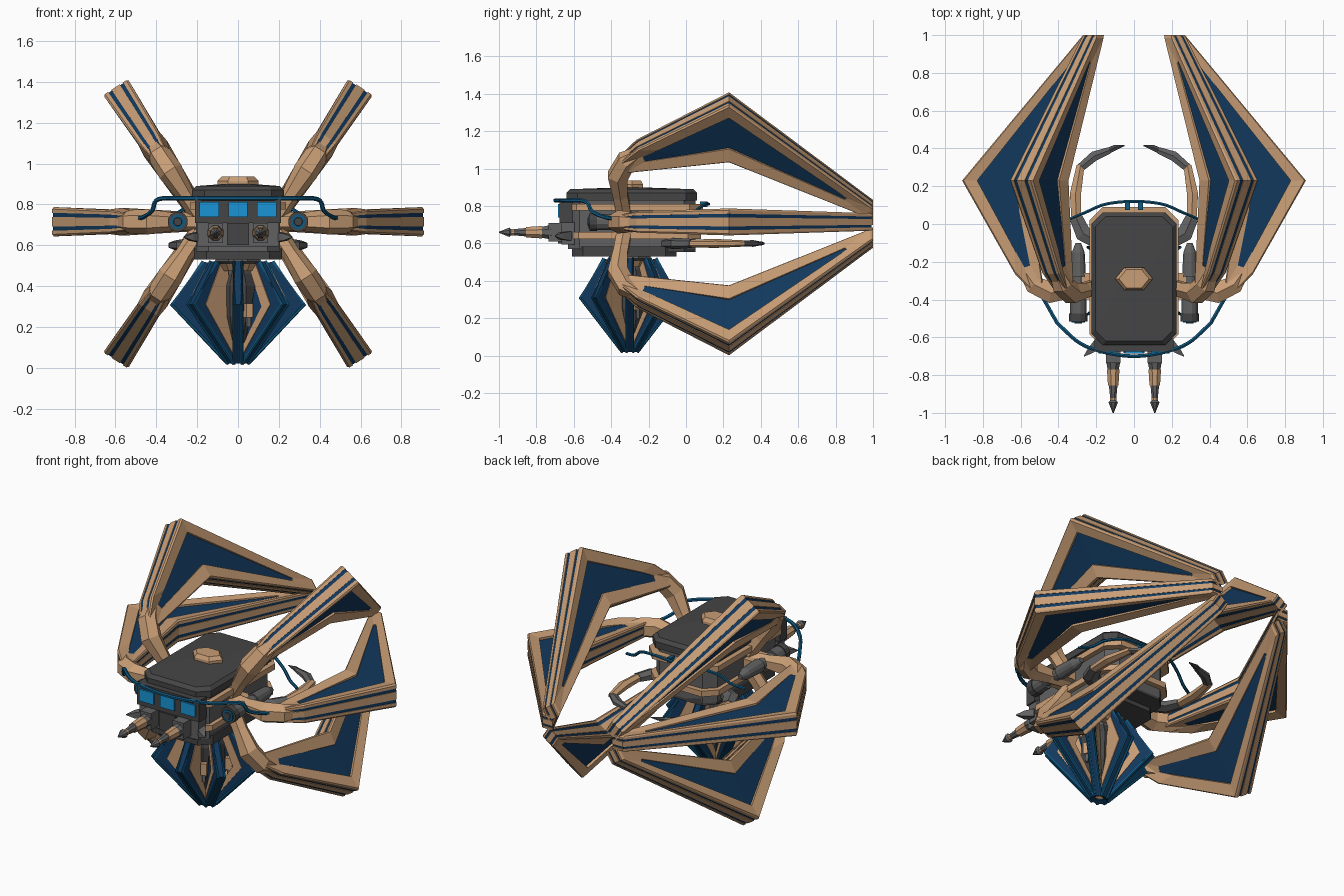
import bpy, bmesh
from math import sin, cos, pi, radians
from mathutils import Vector, Matrix

if "Cube" in bpy.data.objects:
    bpy.data.objects.remove(bpy.data.objects["Cube"])


def material(name, rgb):
    m = bpy.data.materials.new(name)
    m.diffuse_color = (*rgb, 1)
    m.use_nodes = True
    m.node_tree.nodes["Principled BSDF"].inputs["Base Color"].default_value = m.diffuse_color
    return m


TAN = material("tan", (0.58, 0.34, 0.18))
BLUE = material("navy", (0.006, 0.04, 0.11))
TRIM = material("blue_trim", (0.005, 0.10, 0.22))
GLASS = material("window_blue", (0.01, 0.30, 0.68))
DARK = material("dark_grey", (0.06, 0.06, 0.06))
GREY = material("mid_grey", (0.12, 0.12, 0.12))
I = Matrix.Identity(4)
MIRROR = Matrix.Diagonal((-1, 1, 1, 1))
SIDES = (("right", I), ("left", MIRROR))


def loft(name, rings, mat, M=I, closed=False):
    """Skin a stack of equal-length rings, capped unless closed on itself."""
    bm = bmesh.new()
    rows = [[bm.verts.new(M @ Vector(p)) for p in r] for r in rings]
    n = len(rows[0])
    pairs = list(zip(rows, rows[1:])) + ([(rows[-1], rows[0])] if closed else [])
    for a, b in pairs:
        for i in range(n):
            j = (i + 1) % n
            bm.faces.new((a[i], a[j], b[j], b[i]))
    if not closed:
        caps = [bm.faces.new(rows[0]), bm.faces.new(rows[-1])]
        bmesh.ops.triangulate(bm, faces=caps)
    bmesh.ops.recalc_face_normals(bm, faces=bm.faces)
    me = bpy.data.meshes.new(name)
    bm.to_mesh(me)
    bm.free()
    me.materials.append(mat)
    ob = bpy.data.objects.new(name, me)
    bpy.context.collection.objects.link(ob)
    return ob


def tube(name, pts, radii, mat, M=I, sides=6, flat=1.0):
    """Faceted tube along a path, one radius per point."""
    pts = [Vector(p) for p in pts]
    rings = []
    for k, p in enumerate(pts):
        d = pts[min(k + 1, len(pts) - 1)] - pts[max(k - 1, 0)]
        q = d.to_track_quat('Z', 'Y')
        rings.append([p + q @ Vector((radii[k] * cos(a), radii[k] * flat * sin(a), 0))
                      for a in (2 * pi * (i + 0.5) / sides for i in range(sides))])
    return loft(name, rings, mat, M)


def octa(hx, y0, y1, c, z):
    return [(hx, y0 + c, z), (hx, y1 - c, z), (hx - c, y1, z), (c - hx, y1, z),
            (-hx, y1 - c, z), (-hx, y0 + c, z), (c - hx, y0, z), (hx - c, y0, z)]


def slab(name, hx, y0, y1, z0, z1, mat, c=0.06):
    return loft(name, [octa(hx, y0, y1, c, z0), octa(hx, y0, y1, c, z1)], mat)


def box(name, c, s, mat, M=I):
    x, y, z = (v / 2 for v in s)
    rings = [[(c[0] + a * x, c[1] + b * y, c[2] + h * z)
              for a, b in ((-1, -1), (1, -1), (1, 1), (-1, 1))] for h in (-1, 1)]
    return loft(name, rings, mat, M)


def spline(pts, n=6):
    """Catmull-Rom resampling of a short path."""
    P = [Vector(p) for p in pts]
    P = [2 * P[0] - P[1]] + P + [2 * P[-1] - P[-2]]
    out = []
    for a, b, c, d in zip(P, P[1:], P[2:], P[3:]):
        for t in (i / n for i in range(n)):
            out.append(0.5 * (2 * b + (c - a) * t + (2 * a - 5 * b + 4 * c - d) * t * t
                              + (3 * b - a - 3 * c + d) * t ** 3))
    return out + [P[-2]]


# Hull
slab("hull", 0.205, -0.63, 0.05, 0.57, 0.85, GREY)
slab("upper_rim", 0.235, -0.655, 0.09, 0.775, 0.81, TAN, 0.07)
slab("lower_rim", 0.23, -0.645, 0.08, 0.625, 0.66, TAN, 0.07)
slab("belly_plate", 0.215, -0.61, -0.05, 0.53, 0.585, DARK)
slab("tail_plate", 0.2, -0.2, 0.05, 0.555, 0.6, DARK)
loft("roof", [octa(0.225, -0.64, 0.06, 0.06, 0.83), octa(0.225, -0.64, 0.06, 0.06, 0.87),
              octa(0.205, -0.62, 0.04, 0.055, 0.89), octa(0.07, -0.34, -0.24, 0.03, 0.9)], DARK)
loft("roof_hatch", [[(r * cos(i * pi / 3), -0.29 + 0.7 * r * sin(i * pi / 3), z) for i in range(6)]
                    for r, z in ((0.1, 0.89), (0.1, 0.915), (0.08, 0.937))], TAN)

# Face: brow, windows, chin
box("brow", (0, -0.64, 0.775), (0.42, 0.07, 0.13), DARK)
for i in (-1, 0, 1):
    box("window", (0.14 * i, -0.675, 0.775), (0.095, 0.02, 0.072), GLASS)
box("chin", (0, -0.63, 0.655), (0.4, 0.07, 0.12), GREY)
box("nose", (0, -0.665, 0.655), (0.11, 0.04, 0.11), DARK)

# Guns, spikes, side pods, rear claws
for side, M in SIDES:
    box(f"gun_mount_{side}", (0.11, -0.69, 0.66), (0.075, 0.09, 0.1), GREY, M)

    def gun(part, ys, rs, mat):
        tube(f"gun_{part}_{side}", [(0.11, y, 0.66) for y in ys], rs, mat, M, 8)
    gun("collar", (-0.72, -0.78), (0.042, 0.03), GREY)
    gun("sleeve", (-0.77, -0.855), (0.036, 0.03), TAN)
    gun("barrel", (-0.85, -0.92), (0.025, 0.018), GREY)
    gun("ring", (-0.915, -0.94), (0.018, 0.018), TAN)
    gun("tip", (-0.935, -0.945, -1.0), (0.018, 0.027, 0.003), GREY)
    tube(f"cheek_spike_{side}", [(0.19, -0.63, 0.64), (0.23, -0.67, 0.64), (0.265, -0.7, 0.64)],
         (0.035, 0.025, 0.003), GREY, M, 4)

    def pod(part, ys, rs, mat):
        tube(f"pod_{part}_{side}", [(0.295, y, 0.715) for y in ys], rs, mat, M, 12)
    pod("body", (-0.48, -0.4, -0.4, -0.28, -0.28, -0.15, -0.1),
        (0.045, 0.045, 0.033, 0.033, 0.042, 0.035, 0.015), GREY)
    pod("ring", (-0.515, -0.475), (0.05, 0.05), DARK)
    pod("lens_rim", (-0.522, -0.51), (0.036, 0.036), TRIM)
    pod("lens", (-0.527, -0.51), (0.02, 0.025), DARK)
    box(f"pod_bracket_{side}", (0.24, -0.33, 0.715), (0.08, 0.14, 0.05), TAN, M)
    tube(f"claw_base_{side}", [(0.18, -0.1, 0.6), (0.27, -0.05, 0.6), (0.305, 0.03, 0.6)],
         (0.045, 0.05, 0.04), GREY, M, 6, 0.6)
    tube(f"claw_arm_{side}", [(0.305, 0.02, 0.6), (0.31, 0.16, 0.6), (0.283, 0.31, 0.6)],
         (0.03, 0.034, 0.024), TAN, M, 6, 0.7)
    tube(f"claw_finger_{side}", [(0.287, 0.295, 0.6), (0.21, 0.36, 0.6), (0.13, 0.39, 0.6)],
         (0.025, 0.03, 0.02), GREY, M, 6, 0.6)
    tube(f"claw_tip_{side}", [(0.135, 0.388, 0.6), (0.1, 0.405, 0.6), (0.05, 0.415, 0.6)],
         (0.018, 0.017, 0.003), DARK, M, 6, 0.6)

# Six folded wings: outline, inset panel (radius, y), and thickness factor
OUT = [(0.33, -0.33), (0.39, -0.355), (0.48, -0.265), (0.76, 0.23), (0.12, 1.0), (0.05, 1.0), (0.41, 0.23)]
PAN = [(0.40, -0.22), (0.43, -0.23), (0.48, -0.14), (0.68, 0.23), (0.18, 0.86), (0.17, 0.85), (0.49, 0.23)]
K = [0.6, 0.6, 0.8, 1, 0.65, 0.65, 0.95]


def layer(t, f):
    return [(a[0] + (b[0] - a[0]) * f, a[1] + (b[1] - a[1]) * f, t * k) for a, b, k in zip(OUT, PAN, K)]


for side, M in SIDES:
    for level, deg, px, sr in (("upper", 57, 0.165, 1.05), ("middle", 0, 0.15, 1), ("lower", -57, 0.165, 1.05)):
        W = (M @ Matrix.Translation((px, 0, 0.705 + (0.01 if deg == 0 else 0)))
             @ Matrix.Rotation(radians(-deg), 4, 'Y') @ Matrix.Diagonal((sr, 1, 1, 1)))
        tag = f"{level}_{side}"
        loft(f"wing_core_{tag}", [layer(-0.024, 0), layer(0.024, 0)], TAN, W)
        loft(f"wing_plate_{tag}", [layer(-0.048, 0.05), layer(0.048, 0.05)], BLUE, W)
        for s in (-1, 1):
            loft(f"wing_frame_{tag}", [layer(s * 0.044, 0), layer(s * 0.062, 0), layer(s * 0.072, 0.1),
                                       layer(s * 0.062, 1), layer(s * 0.044, 1)], TAN, W, True)
        tube(f"wing_arm_{tag}", [(0.05, -0.33, 0), (0.17, -0.35, 0), (0.29, -0.365, 0), (0.38, -0.32, 0),
                                 (0.45, -0.22, 0)], (0.045, 0.045, 0.062, 0.058, 0.03), TAN, W, 6)

# Hanging pod: core and a ring of angular petals
def disc(r, z, n=8):
    return [(r * cos((i + 0.5) * 2 * pi / n), -0.3 + r * sin((i + 0.5) * 2 * pi / n), z) for i in range(n)]


loft("pod_neck", [disc(0.12, 0.54), disc(0.12, 0.52), disc(0.075, 0.5), disc(0.075, 0.45)], GREY)
loft("pod_collar", [disc(0.15, 0.51), disc(0.12, 0.475)], TAN)
loft("pod_core", [disc(0.08, 0.46), disc(0.105, 0.4), disc(0.1, 0.25), disc(0.04, 0.06)], DARK)
PETAL = [(0.13, 0.51), (0.17, 0.52), (0.325, 0.31), (0.05, 0.02), (0.025, 0.03), (0.215, 0.3)]
LINER = [(0.1, 0.5), (0.15, 0.505), (0.25, 0.31), (0.04, 0.04), (0.02, 0.05), (0.19, 0.3)]
for i in range(8):
    P = (Matrix.Translation((0, -0.3, 0)) @ Matrix.Diagonal((1, 0.82, 1, 1))
         @ Matrix.Rotation(i * pi / 4, 4, 'Z'))
    loft("petal", [[(r, t, z) for r, z in PETAL] for t in (-0.024, 0.024)], BLUE, P)
    loft("petal_liner", [[(r, t, z) for r, z in LINER] for t in (-0.028, 0.028)], TAN, P)
    for t in (-0.02, 0.02):
        tube("petal_edge", [(r, t, z) for r, z in PETAL[1:4]], (0.009,) * 3, TRIM, P, 6)
    if i % 2 == 0:
        G = P @ Matrix.Rotation(pi / 8, 4, 'Z')
        box("petal_gun", (0.13, 0, 0.28), (0.04, 0.035, 0.07), TAN, G)
        box("petal_gun_barrel", (0.13, 0, 0.23), (0.02, 0.02, 0.06), GREY, G)

# Cables: front loop between middle wings, rear loop over the tail
half = [(0.5, -0.36, 0.73), (0.46, -0.43, 0.74), (0.42, -0.5, 0.77), (0.39, -0.54, 0.825), (0.25, -0.65, 0.83)]
path = spline(half + [(0, -0.7, 0.83)] + [(-x, y, z) for x, y, z in half[::-1]])
tube("front_cable", path, [0.011] * len(path), TRIM)
half = [(0.4, 0.0, 0.71), (0.33, 0.03, 0.73), (0.26, 0.06, 0.78), (0.15, 0.105, 0.81)]
path = spline(half + [(0, 0.12, 0.81)] + [(-x, y, z) for x, y, z in half[::-1]])
tube("rear_cable", path, [0.009] * len(path), TRIM)
for x in (-0.035, 0.035):
    box("cable_clip", (x, 0.095, 0.81), (0.025, 0.04, 0.03), TRIM)
